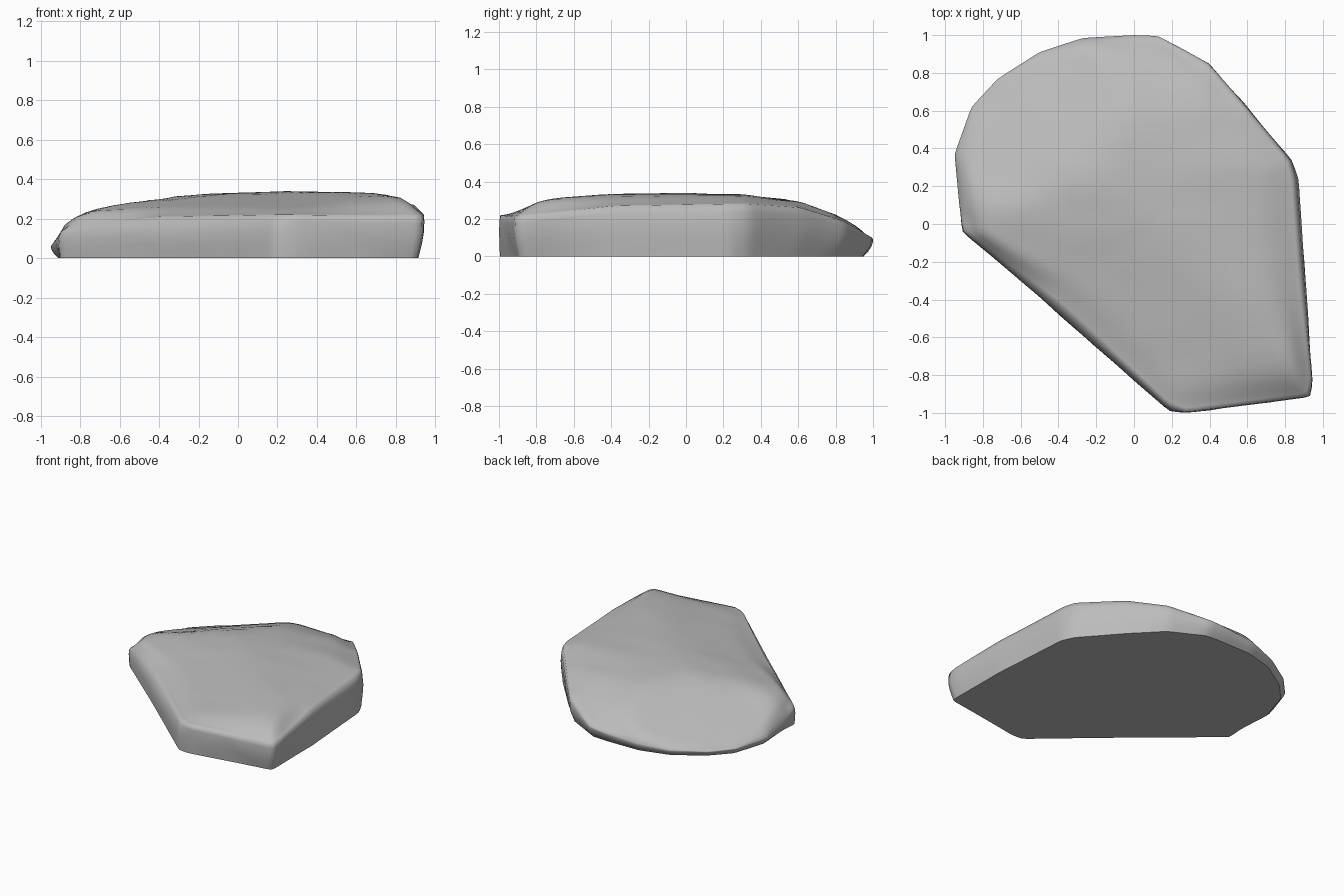
import bpy, bmesh, math
from mathutils import Vector, noise

cube = bpy.data.objects.get("Cube")
if cube:
    bpy.data.objects.remove(cube, do_unlink=True)

# Outline corners: x, y, rim height, rim inset, base inset
OUTLINE = [
    (0.19, -1, 0.22, 0.04, 0.01), (0.28, -1.005, 0.22, 0.01, 0.01),
    (0.94, -0.92, 0.21, 0.01, 0.04), (0.95, -0.83, 0.22, 0.01, 0.05),
    (0.92, -0.4, 0.27, 0.03, 0.01), (0.875, 0.24, 0.28, 0.03, 0.01),
    (0.84, 0.34, 0.28, 0.02, 0.02), (0.6, 0.63, 0.26, 0.02, 0.03),
    (0.4, 0.86, 0.19, 0.02, 0.05), (0.13, 0.995, 0.1, 0, 0.05),
    (0, 1, 0.09, 0, 0.05), (-0.27, 0.985, 0.07, 0, 0.04),
    (-0.5, 0.91, 0.05, 0, 0.03), (-0.72, 0.77, 0.045, 0, 0.03),
    (-0.86, 0.62, 0.05, 0, 0.03), (-0.95, 0.37, 0.06, 0, 0.04),
    (-0.925, 0.1, 0.09, 0, 0.03), (-0.915, -0.04, 0.14, 0.02, 0.01),
    (-0.45, -0.44, 0.21, 0.05, 0.01),
]
# Height limits of the crown along each axis
CROWN_X = [(-0.95, 0.09), (-0.88, 0.17), (-0.8, 0.22), (-0.7, 0.26), (-0.5, 0.3),
           (-0.15, 0.33), (0.2, 0.35), (0.7, 0.33), (0.85, 0.305), (0.95, 0.25)]
CROWN_Y = [(-1, 0.22), (-0.9, 0.26), (-0.7, 0.315), (-0.45, 0.35), (0, 0.345),
           (0.3, 0.33), (0.6, 0.295), (0.8, 0.225), (0.9, 0.17), (1, 0.09)]
CENTRE = Vector((0.1, 0))


def lookup(table, v):
    if v <= table[0][0]:
        return table[0][1]
    for (a, p), (b, q) in zip(table, table[1:]):
        if v <= b:
            return p + (q - p) * (v - a) / (b - a)
    return table[-1][1]


def soft_lookup(table, v):
    return sum(lookup(table, v + d) for d in (-0.03, 0, 0.03)) / 3


def soft_min(a, b, width=0.025):
    overlap = max(0, width - abs(a - b))
    return min(a, b) - overlap * overlap / (4 * width)


def crown(x, y):
    dome = soft_min(soft_lookup(CROWN_X, x), soft_lookup(CROWN_Y, y))
    # Broad facets: steep across the back left, gentle along the front diagonal
    back_facet = 0.05 + 0.42 * (1.04 - (y - x) * math.sqrt(0.5))
    front_facet = 0.225 + 0.17 * (0.635 + 0.64 * x + 0.77 * y)
    height = soft_min(soft_min(dome, back_facet), front_facet)
    return height + 0.006 * noise.noise(Vector((x * 3, y * 5, 1)))


def resample(points, spacing):
    result = []
    for a, b in zip(points, points[1:] + points[:1]):
        steps = max(1, round(math.dist(a[:2], b[:2]) / spacing))
        for i in range(steps):
            result.append([p + (q - p) * i / steps for p, q in zip(a, b)])
    return result


# Slightly rounded dense outline
outline = resample(OUTLINE, 0.04)
count = len(outline)
outline = [[(a + 6 * b + c) / 8 for a, b, c in
            zip(outline[i - 1], outline[i], outline[(i + 1) % count])]
           for i in range(count)]

bm = bmesh.new()
rings = []


def add_ring(point_at):
    rings.append([bm.verts.new(point_at(*row)) for row in outline])


def inset_point(x, y, inset):
    p = Vector((x, y))
    return p - (p - CENTRE).normalized() * inset


# Side wall: share of rim height, share of base inset, share of rim inset
for level, base, rim in ((0, 1, 0), (0.15, 0.75, 0), (0.35, 0.4, 0), (0.6, 0.1, 0.1),
                         (0.85, 0, 0.45), (1, 0, 1)):
    def wall(x, y, height, rim_in, base_in):
        wobble = 0.008 * math.sin(math.pi * level) * noise.noise(Vector((x * 4, y * 4, level)))
        p = inset_point(x, y, base * base_in + rim * rim_in + abs(wobble))
        return (*p, height * level)
    add_ring(wall)

# Crown: rings closing toward the centre, easing out of the rim
for t in (0.02, 0.05, 0.09, 0.14, 0.2, 0.28, 0.37, 0.47, 0.58, 0.7, 0.82, 0.93):
    def top(x, y, height, rim_in, base_in):
        edge = inset_point(x, y, rim_in)
        p = edge.lerp(CENTRE, t)
        reach = max(0.06, height - 0.04)
        blend = 1 - (1 - min(1, (p - edge).length / reach)) ** 2
        return (*p, height + (crown(*p) - height) * blend)
    add_ring(top)

for low, high in zip(rings, rings[1:]):
    for i in range(count):
        j = (i + 1) % count
        bm.faces.new((low[i], low[j], high[j], high[i]))
tip = bm.verts.new((*CENTRE, crown(*CENTRE)))
for i in range(count):
    bm.faces.new((rings[-1][i], rings[-1][(i + 1) % count], tip))
for face in bm.faces:
    face.smooth = True
# Flat underside with a crisp edge
bm.faces.new(rings[0][::-1])
for a, b in zip(rings[0], rings[0][1:] + rings[0][:1]):
    bm.edges.get((a, b)).smooth = False
bmesh.ops.recalc_face_normals(bm, faces=bm.faces[:])

mesh = bpy.data.meshes.new("flat_stone")
bm.to_mesh(mesh)
bm.free()
stone = bpy.data.objects.new("flat_stone", mesh)
bpy.context.collection.objects.link(stone)

# Stone colour
grey = bpy.data.materials.new("stone_grey")
grey.use_nodes = True
colour = (0.5, 0.5, 0.5, 1)
grey.diffuse_color = colour
grey.node_tree.nodes["Principled BSDF"].inputs["Base Color"].default_value = colour
mesh.materials.append(grey)
